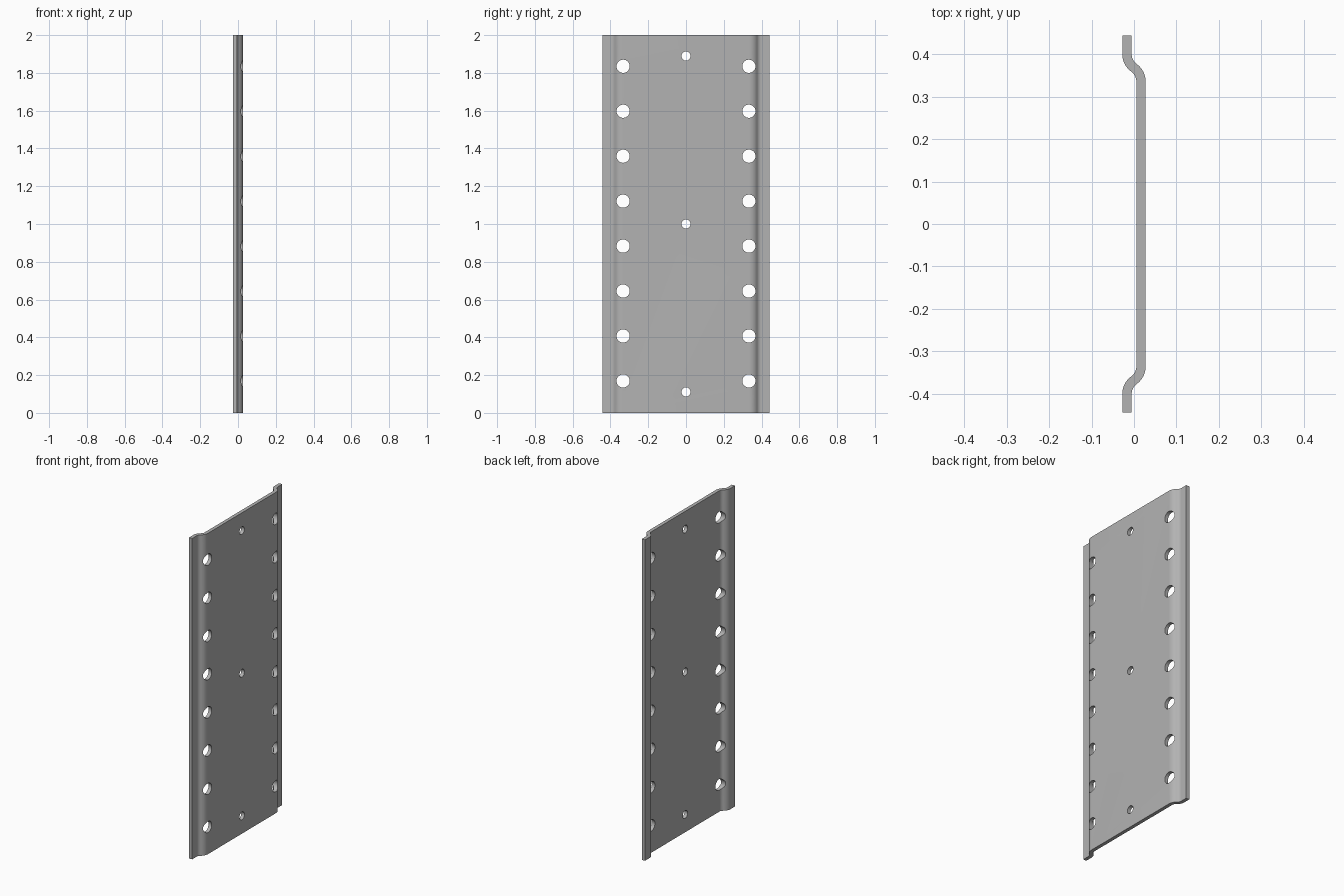
import bpy, bmesh, math

if "Cube" in bpy.data.objects:
    bpy.data.objects.remove(bpy.data.objects["Cube"])

HALF_W, HEIGHT, THICK = 0.443, 2.0, 0.022
OFFSET = 0.0165               # centreline offset of web (+x) and flanges (-x)
BEND_IN, BEND_OUT = 0.335, 0.40
STEPS = 10

steel = bpy.data.materials.new("grey steel")
steel.diffuse_color = (0.45, 0.45, 0.45, 1)
steel.use_nodes = True
steel.node_tree.nodes["Principled BSDF"].inputs["Base Color"].default_value = steel.diffuse_color


def half_centreline():
    """Points (x, y, normal angle) from the bend out to the edge of the flange."""
    dx, dy = 2 * OFFSET, BEND_OUT - BEND_IN
    theta = 2 * math.atan2(dx, dy)
    r = dy / (2 * math.sin(theta))
    pts = []
    for i in range(STEPS + 1):
        a = theta * i / STEPS
        pts.append((OFFSET - r * (1 - math.cos(a)), BEND_IN + r * math.sin(a), a))
    for i in range(STEPS - 1, -1, -1):
        a = theta * i / STEPS
        pts.append((-OFFSET + r * (1 - math.cos(a)), BEND_OUT - r * math.sin(a), a))
    pts.append((-OFFSET, HALF_W, 0))
    return pts


def make_object(name, bm):
    bmesh.ops.recalc_face_normals(bm, faces=bm.faces[:])
    mesh = bpy.data.meshes.new(name)
    bm.to_mesh(mesh)
    bm.free()
    obj = bpy.data.objects.new(name, mesh)
    bpy.context.collection.objects.link(obj)
    return obj


# Bent sheet: offset the mirrored centreline both ways and extrude it upward
half = half_centreline()
line = [(x, -y, -a) for x, y, a in reversed(half)] + half
h = THICK / 2
outer = [(x + h * math.cos(a), y + h * math.sin(a)) for x, y, a in line]
inner = [(x - h * math.cos(a), y - h * math.sin(a)) for x, y, a in line]
bm = bmesh.new()
face = bm.faces.new([bm.verts.new((x, y, 0)) for x, y in outer + inner[::-1]])
ext = bmesh.ops.extrude_face_region(bm, geom=[face])
top = [v for v in ext["geom"] if isinstance(v, bmesh.types.BMVert)]
bmesh.ops.translate(bm, verts=top, vec=(0, 0, HEIGHT))
plate = make_object("bent_plate", bm)
plate.data.materials.append(steel)

# Hole positions: two rows of large holes and three small ones on the middle
holes = [(s * 0.333, 0.169 + 0.238 * i, 0.035) for s in (-1, 1) for i in range(8)]
holes += [(0, z, 0.024) for z in (0.111, 1.0, 1.889)]
bm = bmesh.new()
for y, z, r in holes:
    ring = [bm.verts.new((-0.1, y + r * math.cos(t), z + r * math.sin(t)))
            for t in (math.tau * k / 32 for k in range(32))]
    ext = bmesh.ops.extrude_face_region(bm, geom=[bm.faces.new(ring)])
    bmesh.ops.translate(bm, vec=(0.2, 0, 0),
                        verts=[v for v in ext["geom"] if isinstance(v, bmesh.types.BMVert)])
cutter = make_object("hole_cutter", bm)
cutter.data.materials.append(steel)
cutter.hide_render = True
cutter.hide_set(True)

# Punch the holes
punch = plate.modifiers.new("holes", 'BOOLEAN')
punch.operation = 'DIFFERENCE'
punch.solver = 'EXACT'
punch.object = cutter
bpy.context.view_layer.objects.active = plate
plate.select_set(True)
bpy.ops.object.modifier_apply(modifier=punch.name)
bpy.data.objects.remove(cutter)
bpy.ops.object.shade_smooth_by_angle(angle=math.radians(30))
